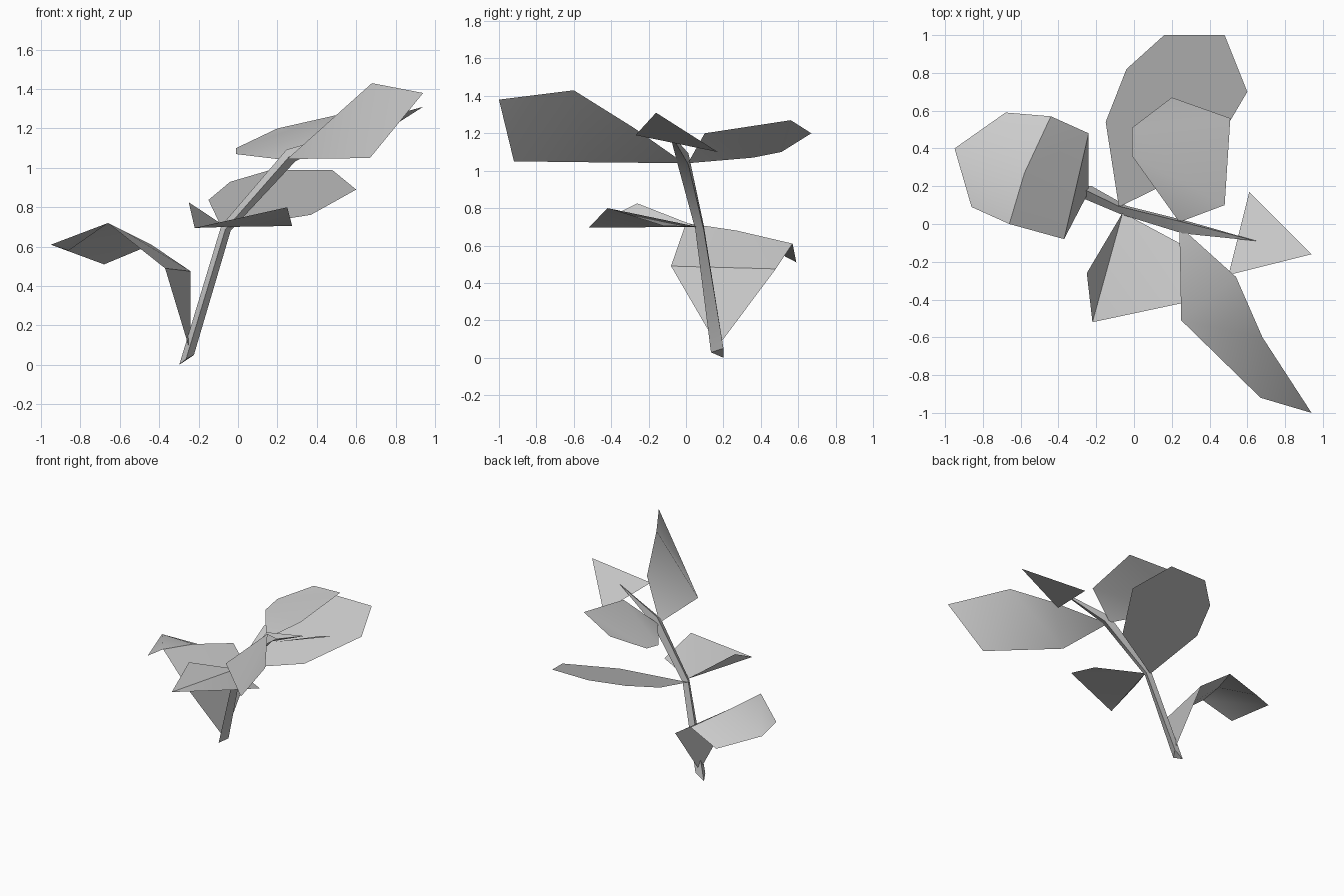
import bpy
import math
from mathutils import Vector

if "Cube" in bpy.data.objects:
    bpy.data.objects.remove(bpy.data.objects["Cube"])


def sheet(name, verts, faces):
    mesh = bpy.data.meshes.new(name)
    mesh.from_pydata(verts, [], faces)
    mesh.update()
    obj = bpy.data.objects.new(name, mesh)
    bpy.context.collection.objects.link(obj)
    bpy.ops.object.select_all(action='DESELECT')
    obj.select_set(True)
    bpy.context.view_layer.objects.active = obj
    bpy.ops.object.shade_smooth_by_angle(angle=math.radians(30))
    return obj


def strip_leaf(name, base, pairs, tip):
    """Leaf blade: base point, rows of right/left edge points, tip."""
    verts = [base] + [p for pair in pairs for p in pair] + [tip]
    faces = [(0, 1, 2)]
    for i in range(len(pairs) - 1):
        a = 1 + 2 * i
        faces.append((a, a + 2, a + 3, a + 1))
    n = len(verts)
    faces.append((n - 3, n - 1, n - 2))
    return sheet(name, verts, faces)


# three-sided stem, bending twice and ending in a point
path = [Vector(p) for p in ((-.262, .178, .035), (-.062, .08, .692),
                            (.265, -.008, 1.06), (.65, -.09, 1.21))]
radii = (.045, .031, .043)
verts = []
for i, r in enumerate(radii):
    d = (path[i + 1] - path[max(i - 1, 0)]).normalized()
    ridge = Vector((0, -1, 0))
    ridge = (ridge - d * ridge.dot(d)).normalized()
    side = d.cross(ridge)
    for k in range(3):
        a = k * math.tau / 3
        verts.append(path[i] + r * (math.cos(a) * ridge + math.sin(a) * side))
verts[1].z = verts[2].z = 0.05
verts[min((1, 2), key=lambda k: verts[k].x)].z = 0.0
verts.append(path[3])
faces = [(2, 1, 0)]
for s in (0, 3):
    faces += [(s + k, s + (k + 1) % 3, s + 3 + (k + 1) % 3, s + 3 + k) for k in range(3)]
faces += [(6 + k, 6 + (k + 1) % 3, 9) for k in range(3)]
sheet("stem", verts, faces)

# long leaf sweeping to the front right
strip_leaf("front_right_leaf", (.24, -.01, 1.04),
           [((.25, -.51, 1.045), (.54, -.28, 1.23)),
            ((.67, -.92, 1.05), (.68, -.6, 1.43))],
           (.94, -1, 1.38))

# upper leaf to the back
strip_leaf("upper_back_leaf", (.24, .01, 1.04),
           [((.48, .1, 1.2), (-.01, .36, 1.07)),
            ((.51, .56, 1.27), (-.01, .51, 1.1))],
           (.2, .67, 1.2))

# large flat leaf, tilted up towards the back
outline = [(-.08, .09), (.37, .31), (.6, .7), (.48, 1), (.16, 1), (-.04, .82), (-.15, .54)]
sheet("large_back_leaf", [(x, y, .66 + .328 * y) for x, y in outline],
      [tuple(range(len(outline)))])

# low leaf on the left, rising from the base and folding over
sheet("low_left_leaf",
      [(-.24, .17, .06), (-.37, -.08, .49), (-.24, .48, .475),
       (-.66, 0, .72), (-.58, .27, .68), (-.44, .57, .61),
       (-.86, .09, .58), (-.68, .59, .51), (-.95, .4, .61)],
      [(0, 2, 1), (1, 2, 4, 3), (2, 5, 4), (3, 4, 8, 6), (4, 5, 7, 8)])

# twisted small leaf at the front
sheet("front_leaf",
      [(-.06, .06, .7), (-.25, -.26, .825), (-.22, -.52, .695),
       (.25, -.42, .8), (.275, -.12, .705)],
      [(0, 1, 2), (0, 2, 3), (0, 3, 4)])

# triangular leaf by the stem tip
sheet("tip_leaf", [(.61, .17, 1.1), (.5, -.27, 1.19), (.94, -.16, 1.31)], [(0, 1, 2)])
